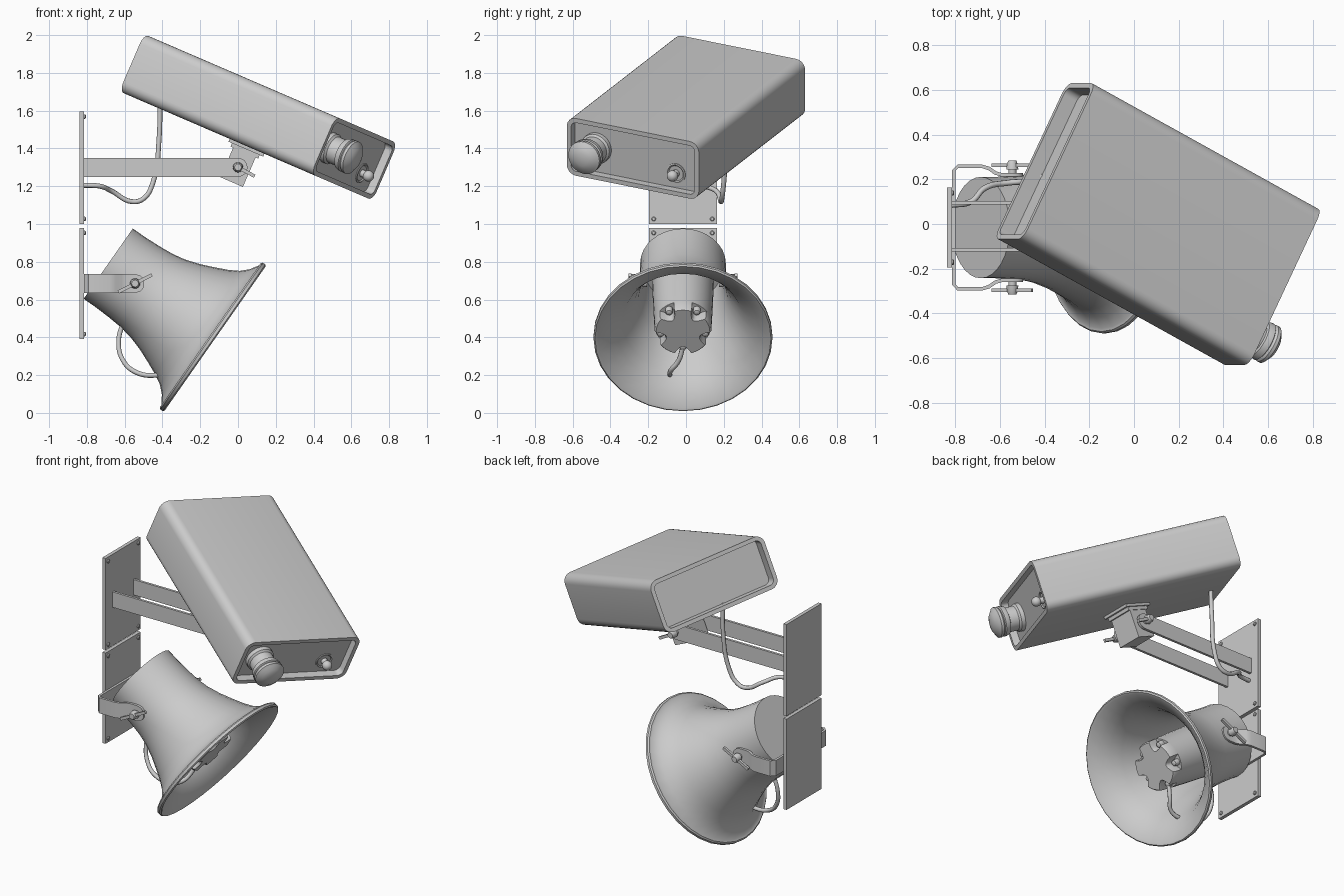
import bpy, bmesh
from math import sin, cos, pi, radians
from mathutils import Matrix, Vector

if "Cube" in bpy.data.objects:
    bpy.data.objects.remove(bpy.data.objects["Cube"])

T, R = Matrix.Translation, Matrix.Rotation


def loft(name, rings, M=Matrix(), caps=True, closed=True):
    """Skin equal-length rings of points, capping both ends."""
    bm = bmesh.new()
    vs = [[bm.verts.new(M @ Vector(p)) for p in ring] for ring in rings]
    n = len(rings[0])
    for a, b in zip(vs, vs[1:]):
        for i in range(n):
            j = (i + 1) % n
            bm.faces.new((a[i], a[j], b[j], b[i]))
    bm.faces.new(vs[0][::-1])
    bm.faces.new(vs[-1])
    bmesh.ops.recalc_face_normals(bm, faces=bm.faces)
    me = bpy.data.meshes.new(name)
    bm.to_mesh(me)
    bm.free()
    ob = bpy.data.objects.new(name, me)
    bpy.context.collection.objects.link(ob)
    bpy.ops.object.select_all(action='DESELECT')
    ob.select_set(True)
    bpy.context.view_layer.objects.active = ob
    bpy.ops.object.shade_smooth_by_angle(angle=radians(35))
    return ob


def lathe(name, profile, M=Matrix(), n=24):
    """Revolve (position, radius) pairs about local x."""
    return loft(name, [[(s, r * cos(2 * pi * i / n), r * sin(2 * pi * i / n))
                        for i in range(n)] for s, r in profile], M)


def box(name, lo, hi, M=Matrix()):
    return loft(name, [[(x, lo[1], lo[2]), (x, hi[1], lo[2]), (x, hi[1], hi[2]), (x, lo[1], hi[2])]
                       for x in (lo[0], hi[0])], M)


def rounded(a, w, h, r, seg=6):
    """Rounded rectangle across local x."""
    pts = []
    for k, (sy, sz) in enumerate([(1, 1), (-1, 1), (-1, -1), (1, -1)]):
        for i in range(seg + 1):
            t = (k + i / seg) * pi / 2
            pts.append((a, sy * (w / 2 - r) + r * cos(t), sz * (h / 2 - r) + r * sin(t)))
    return pts


def tube(name, pts, r=0.013):
    cu = bpy.data.curves.new(name, 'CURVE')
    cu.dimensions = '3D'
    cu.bevel_depth, cu.bevel_resolution, cu.resolution_u = r, 2, 6
    cu.use_fill_caps = True
    sp = cu.splines.new('BEZIER')
    sp.bezier_points.add(len(pts) - 1)
    for b, p in zip(sp.bezier_points, pts):
        b.co = p
        b.handle_left_type = b.handle_right_type = 'AUTO'
    bpy.context.collection.objects.link(bpy.data.objects.new(name, cu))


def wing_bolt(name, x, y, z, side, angle, back):
    """Bolt along y with a lever bar; back is the bar's reach behind the bolt."""
    M = T((x, y, z)) @ R(side * pi / 2, 4, 'Z')
    lathe(name, [(-0.05, .018), (0.02, .018), (0.02, .027), (0.045, .024), (0.06, .018)], M, 16)
    L = T((x, y + side * .04, z)) @ R(angle, 4, 'Y')
    box(name + "_lever", (-back, -.008, -.009), (.1, .008, .009), L)


Y0 = -.016

# wall plates with corner screws
for label, z0, z1 in (("upper", 1.0, 1.595), ("lower", .39, .98)):
    box(label + "_wall_plate", (-.838, Y0 - .18, z0), (-.815, Y0 + .18, z1))
    for i, (y, z) in enumerate((y, z) for y in (-.155, .155) for z in (z0 + .027, z1 - .027)):
        lathe(f"{label}_screw_{i}", [(-.82, .012), (-.81, .012), (-.806, .008)], T((0, Y0 + y, z)), 12)

# pair of flat arms with rounded ends
PX, PZ = 0, 1.3
for side, label in ((-1, "front"), (1, "rear")):
    out = [(-.816, PZ + .05), (-.816, PZ - .05)]
    out += [(.05 * cos(t) + PX, .05 * sin(t) + PZ) for t in [-pi / 2 + pi * i / 12 for i in range(13)]]
    yc = -.01 + side * .106
    loft(label + "_camera_arm", [[(x, y, z) for x, z in out] for y in (yc - .008, yc + .008)])
    wing_bolt(label + "_camera_bolt", PX, yc + side * .008, PZ, side, radians(28), .015)

# tilting knuckle under the camera
K = T((PX, -.01, PZ)) @ R(radians(23.3), 4, 'Y')
box("camera_knuckle", (-.065, -.085, -.085), (.065, .085, .1), K)
box("knuckle_flange", (-.08, -.09, .085), (.08, .09, .105), K)
box("camera_base_pad", (-.1, -.1, .105), (.1, .1, .13), K)

# camera housing, open-rimmed at both ends
C = T((.108, 0, 1.565)) @ R(radians(23.3), 4, 'Y') @ R(radians(-27), 4, 'Z')
W, H, A = .785, .33, .62
outer = lambda a: rounded(a, W, H, .055)
inner = lambda a: rounded(a, W - .05, H - .05, .032)
loft("camera_housing", [inner(-A + .07), inner(-A), outer(-A), outer(A), inner(A), inner(A - .045)], C)

# lens barrel
lathe("camera_lens", [(.56, .085), (.6, .085), (.61, .074), (.665, .074), (.67, .085), (.685, .09),
                      (.7, .092), (.705, .084), (.715, .092), (.73, .092), (.738, .08),
                      (.752, .06), (.76, .035), (.763, .01)], C @ T((0, -.235, 0)), 32)
# small indicator lamp in a ring
I = C @ T((A - .046, .235, -.055))
lathe("lamp_ring", [(-.01, .055), (.006, .055), (.008, .048), (.002, .042)], I, 24)
lathe("lamp", [(0, .02), (.025, .02)] +
      [(.045 - .03 * cos(t), .03 * sin(t)) for t in [pi * i / 10 for i in range(3, 10)]], I, 16)

# horn
HM = T((-.687, Y0, .79)) @ R(radians(35), 4, 'Y')
lathe("horn", [(0, .227), (.08, .227), (.17, .231), (.25, .238), (.32, .251), (.4, .277), (.472, .307),
               (.54, .338), (.592, .368), (.63, .405), (.66, .452), (.66, .466), (.668, .474),
               (.684, .474), (.691, .466), (.686, .452), (.64, .395), (.6, .355), (.54, .32),
               (.472, .29), (.4, .26), (.32, .235), (.2, .215), (.06, .205)], HM, 32)

# driver inside the horn: round body with five notches in its front edge
lathe("horn_driver", [(.05, .165), (.2, .163), (.4, .158), (.565, .152)], HM, 32)


def notched(s, r, n=100):
    pts = []
    for i in range(n):
        t = 2 * pi * i / n
        d = (t + pi / 5) % (2 * pi / 5) - pi / 5
        cut = .05 * max(0, 1 - (d / .29) ** 2) ** .5
        pts.append((s, (r - cut) * sin(t), -(r - cut) * cos(t)))
    return pts


loft("driver_front", [notched(.56, .152), notched(.62, .15), notched(.632, .142)], HM)
for i in range(5):
    t = 2 * pi * i / 5
    lathe(f"driver_bolt_{i}", [(.56, .02), (.59, .02), (.598, .016), (.602, .006)],
          HM @ T((0, .125 * sin(t), -.125 * cos(t))), 12)

# U-shaped horn strap, bent inwards at the rounded ends
ZB = .685
for side, label in ((-1, "front"), (1, "rear")):
    path = [(-.808, 0), (-.808, .255), (-.79, .274), (-.68, .274), (-.65, .265), (-.62, .244), (-.59, .236),
            (-.545, .236), (-.52, .236), (-.505, .236), (-.497, .236)]
    rings = []
    for i, (x, y) in enumerate(path):
        p, q = Vector(path[max(i - 1, 0)]), Vector(path[min(i + 1, len(path) - 1)])
        d = (q - p).normalized() * .008
        h = .05 if x <= -.545 else (.0501 ** 2 - (x + .545) ** 2) ** .5
        rings.append([(x + k * -d.y, Y0 + side * (y + k * d.x), ZB + v * h)
                      for k, v in ((-1, -1), (1, -1), (1, 1), (-1, 1))])
    loft(label + "_horn_strap", rings)
    wing_bolt(label + "_horn_bolt", -.545, Y0 + side * .24, ZB, side, radians(-27), .1)

# cables
tube("camera_cable", [(-.413, .21, 1.64), (-.418, .215, 1.45), (-.45, .2, 1.22), (-.5, .19, 1.135),
                      (-.56, .185, 1.118), (-.67, .16, 1.175), (-.73, .1, 1.2), (-.82, .085, 1.205)])
tube("horn_cable", [(-.6, -.03, .5), (-.632, -.04, .38), (-.61, -.06, .28), (-.54, -.08, .215),
                    (-.43, -.085, .2), (-.35, -.08, .225), (-.31, -.04, .275), (-.28, Y0, .35)])
